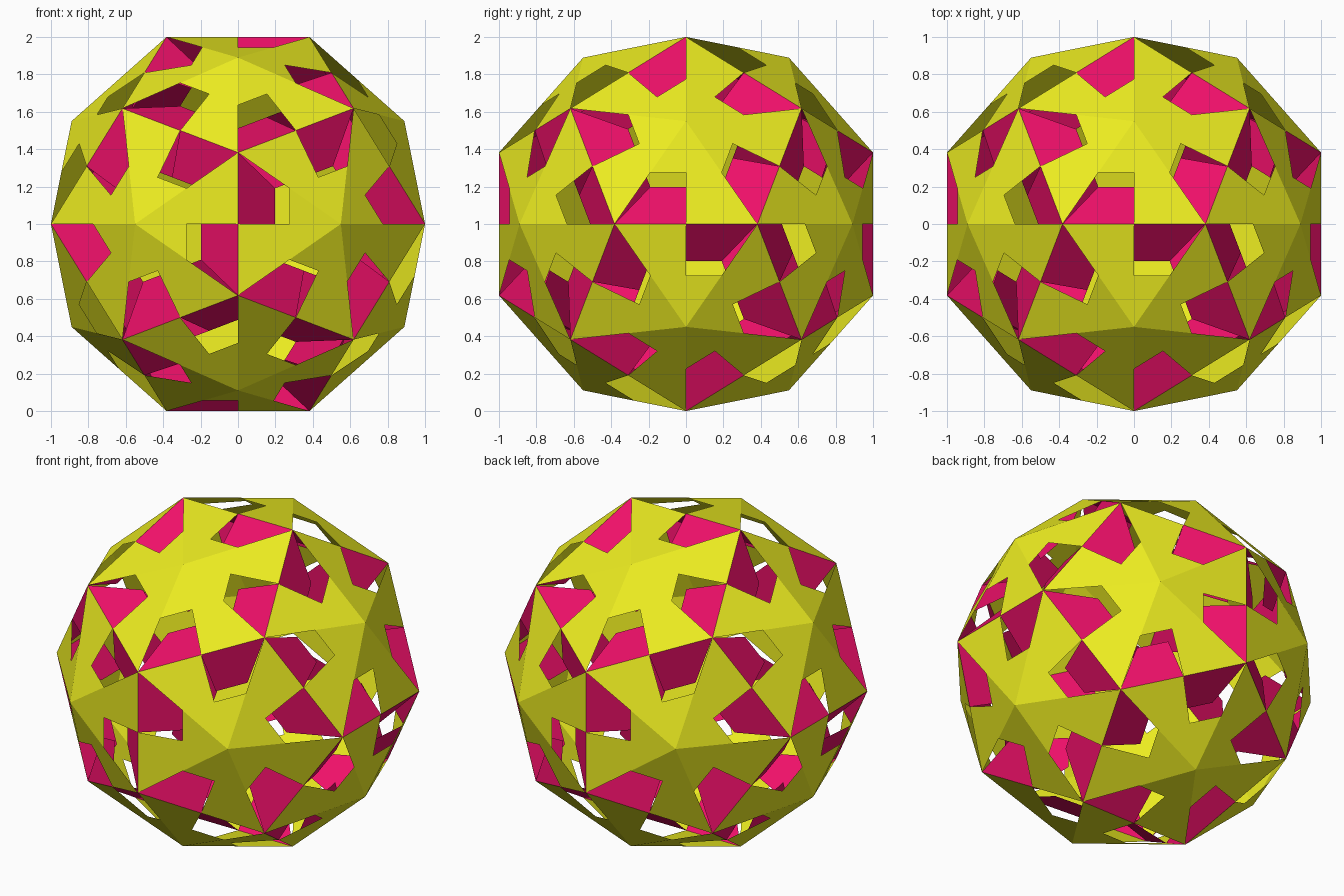
import bpy, bmesh, math
from mathutils import Vector

if "Cube" in bpy.data.objects:
    bpy.data.objects.remove(bpy.data.objects["Cube"])

CENTRE = Vector((0, 0, 1))
B, C = 0.618, 0.382
S = (-1, 1)


def cyclic(a, b):
    # all signed cyclic permutations of (0, a, b)
    out = []
    for s in S:
        for t in S:
            x, y, z = 0, s * a, t * b
            out += [Vector((x, y, z)), Vector((z, x, y)), Vector((y, z, x))]
    return out


def material(name, rgb):
    m = bpy.data.materials.new(name)
    m.diffuse_color = (*rgb, 1)
    m.use_nodes = True
    m.node_tree.nodes["Principled BSDF"].inputs["Base Color"].default_value = m.diffuse_color
    return m


def build(name, polys, mat):
    bm = bmesh.new()
    for poly in polys:
        bm.faces.new([bm.verts.new(p + CENTRE) for p in poly])
    bmesh.ops.remove_doubles(bm, verts=bm.verts, dist=0.0005)
    me = bpy.data.meshes.new(name)
    bm.to_mesh(me)
    bm.free()
    me.materials.append(mat)
    ob = bpy.data.objects.new(name, me)
    bpy.context.collection.objects.link(ob)
    return ob


# dodecahedron corners and raised pentagon apexes
corners = cyclic(1, C) + [Vector((x, y, z)) * B for x in S for y in S for z in S]
tips = [v.normalized() * 1.046 for v in cyclic(0.5503, 0.8904)]

# make sure every apex axis passes through a pentagon centre
shell, flaps = [], []
for A in tips:
    n = A.normalized()
    ring = sorted(corners, key=lambda v: -v.dot(n))[:5]
    u = (ring[0] - n * ring[0].dot(n)).normalized()
    w = n.cross(u)
    ring.sort(key=lambda v: math.atan2(v.dot(w), v.dot(u)))
    inner = n * 0.755
    for i in range(5):
        P, Q = ring[i], ring[(i + 1) % 5]
        M = (P + Q) / 2
        # outer panel with a window cut from one half
        shell.append([M, Q, A, (A + P) / 2, (A + M) / 2])
        # flap hinged on the edge and folded inward
        flaps.append([P, M, (M + inner) / 2, (P + inner) / 2])

build("outer_shell", shell, material("yellow", (0.85, 0.85, 0.015)))
build("folded_flaps", flaps, material("magenta", (0.85, 0.005, 0.14)))
